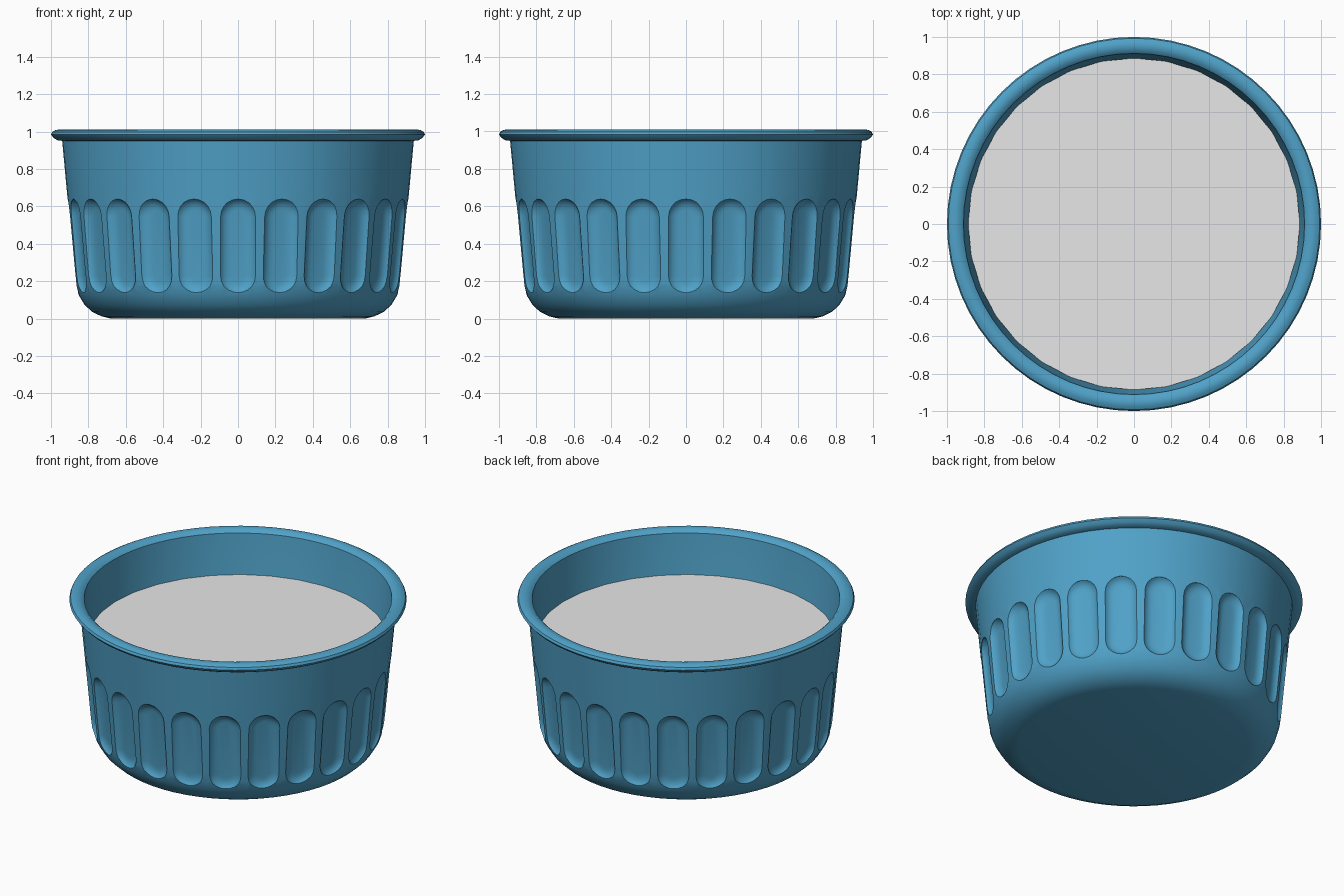
import bpy, bmesh
from math import pi, cos, sin, radians
from mathutils import Matrix, Vector

cube = bpy.data.objects.get("Cube")
if cube:
    bpy.data.objects.remove(cube, do_unlink=True)

FLUTES = 24


def material(name, rgb):
    m = bpy.data.materials.new(name)
    m.use_nodes = True
    m.diffuse_color = (*rgb, 1)
    m.node_tree.nodes["Principled BSDF"].inputs["Base Color"].default_value = (*rgb, 1)
    return m


def make_object(name, bm, mat):
    bmesh.ops.recalc_face_normals(bm, faces=bm.faces)
    mesh = bpy.data.meshes.new(name)
    bm.to_mesh(mesh)
    bm.free()
    mesh.materials.append(mat)
    obj = bpy.data.objects.new(name, mesh)
    bpy.context.collection.objects.link(obj)
    return obj


def skin(bm, loops):
    """Join closed loops of points with quads and cap both ends."""
    rings = [[bm.verts.new(p) for p in loop] for loop in loops]
    for a, b in zip(rings, rings[1:]):
        n = len(a)
        for i in range(n):
            j = (i + 1) % n
            bm.faces.new((a[i], a[j], b[j], b[i]))
    bm.faces.new(rings[0])
    bm.faces.new(rings[-1])


def circle(radius, z, segments):
    return [(radius * sin(2 * pi * i / segments), radius * cos(2 * pi * i / segments), z)
            for i in range(segments)]


def stadium(x, half_width, half_length, steps=10):
    """Upright rounded slot outline, facing along x."""
    points = []
    for side in (1, -1):
        for i in range(steps + 1):
            a = pi * i / steps
            points.append(Vector((x, side * half_width * cos(a),
                                  side * (half_length + half_width * sin(a)))))
    return points


blue = material("glazed blue", (0.08, 0.36, 0.58))
grey = material("light grey", (0.8, 0.8, 0.8))

# Bowl: outside from the base up, over the rolled rim, then down the inside
profile = [(0.68, 0), (0.73, 0.012), (0.78, 0.036), (0.82, 0.073), (0.85, 0.122),
           (0.867, 0.175), (0.875, 0.24), (0.915, 0.68), (0.94, 0.95),
           (0.965, 0.953), (0.985, 0.965), (1.0, 0.983), (0.993, 0.998),
           (0.975, 1.008), (0.955, 1.011), (0.93, 1.006), (0.912, 0.99),
           (0.885, 0.72), (0.80, 0.2), (0.75, 0.09), (0.66, 0.06)]
bm = bmesh.new()
skin(bm, [circle(r, z, 64) for r, z in profile])
bowl = make_object("bowl", bm, blue)

# Flute cutter: dished slots leaning with the wall
bm = bmesh.new()
dish = [(0.1, 0), (-0.004, 0), (-0.016, 0.01), (-0.026, 0.024), (-0.032, 0.042), (-0.034, 0.06)]
lean = Matrix.Translation((0.889, 0, 0.385)) @ Matrix.Rotation(radians(5.3), 4, 'Y')
for k in range(FLUTES):
    place = Matrix.Rotation(2 * pi * k / FLUTES, 4, 'Z') @ lean
    skin(bm, [[place @ p for p in stadium(x, 0.095 - inset, 0.16)] for x, inset in dish])
cutter = make_object("flute_cutter", bm, blue)
cutter.hide_render = True

cut = bowl.modifiers.new("flutes", 'BOOLEAN')
cut.operation = 'DIFFERENCE'
cut.solver = 'EXACT'
cut.object = cutter
bpy.ops.object.select_all(action='DESELECT')
bpy.context.view_layer.objects.active = bowl
bowl.select_set(True)
bpy.ops.object.modifier_apply(modifier=cut.name)
bpy.data.objects.remove(cutter, do_unlink=True)
bpy.ops.object.shade_smooth_by_angle(angle=radians(32))

# Flat filling surface
bm = bmesh.new()
skin(bm, [circle(0.887, z, 32) for z in (0.722, 0.73)])
make_object("filling", bm, grey)
